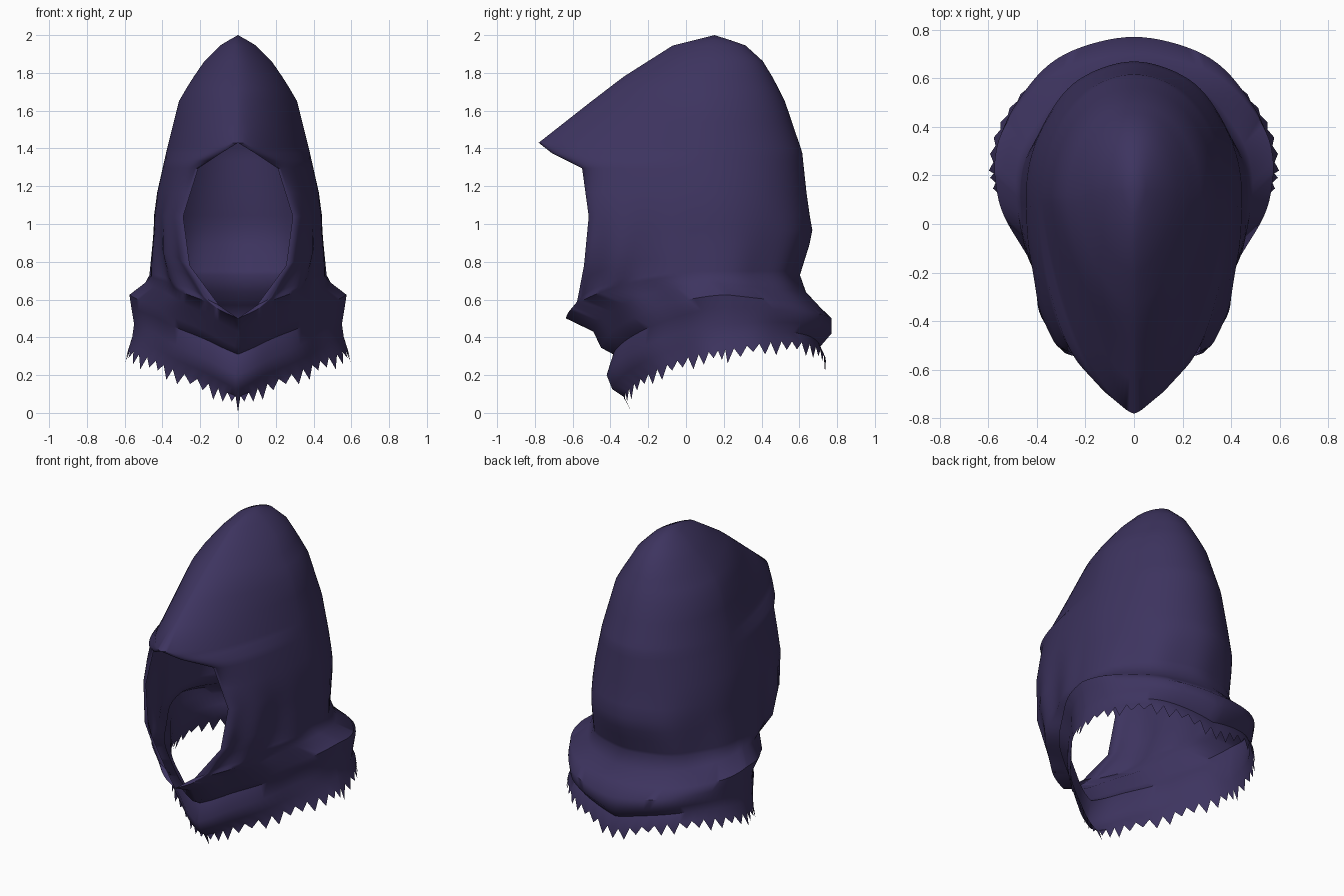
import bpy, bmesh, math

if "Cube" in bpy.data.objects:
    bpy.data.objects.remove(bpy.data.objects["Cube"])

COLS_FRONT, COLS_BACK = 28, 24

cloth = bpy.data.materials.new("dark_violet_cloth")
cloth.diffuse_color = (0.047, 0.034, 0.115, 1)
cloth.use_nodes = True
cloth.node_tree.nodes["Principled BSDF"].inputs["Base Color"].default_value = cloth.diffuse_color

# Hood body: height, half width, rear depth
BODY = [(2, 0, .15), (1.95, .09, .31), (1.85, .19, .42), (1.66, .31, .52),
        (1.38, .38, .615), (1.1, .443, .645), (.95, .447, .672), (.72, .47, .6)]
# Front edge: down the ridge to the peak, then round the face opening to the chin
EDGE = [(0, .15, 2), (0, -.07, 1.945), (0, -.33, 1.78), (0, -.5, 1.65), (0, -.78, 1.43),
        (.09, -.71, 1.375), (.21, -.55, 1.295), (.29, -.515, 1.04), (.255, -.54, .78),
        (.1, -.58, .57), (0, -.635, .5)]
# Folds and cape: front y, front z, half width, side z, rear y, rear z
CAPE = [(-.49, .43, .49, .69, .635, .64), (-.45, .345, .575, .625, .7, .57),
        (-.385, .31, .565, .56, .77, .5), (-.42, .2, .55, .47, .77, .42),
        (-.39, .125, .56, .4, .71, .35), (-.33, .085, .58, .335, .74, .28)]


def mix(a, b, f):
    return tuple(p + (q - p) * f for p, q in zip(a, b))


def body_at(z):
    """Half width and rear depth of the hood at a height."""
    for a, b in zip(BODY, BODY[1:]):
        if z >= b[0]:
            return mix(a, b, (a[0] - z) / (a[0] - b[0]))[1:]
    return BODY[-1][1:]


def ring_points(front, side, back, n, lift, wrinkle):
    """Half ring from the front edge, round the side, to the back centre line."""
    pts = []
    for i in range(COLS_FRONT):
        t = i / COLS_FRONT * math.pi / 2
        s, c = math.sin(t) ** (2 / n), math.cos(t) ** (2 / n)
        w = wrinkle * math.sin(11 * t) * math.sin(2 * t)
        pts.append((front[0] + (side[0] - front[0]) * s + w,
                    side[1] + (front[1] - side[1]) * c,
                    front[2] + (side[2] - front[2]) * s))
    for i in range(COLS_BACK + 1):
        t = i / COLS_BACK * math.pi / 2
        s, c = math.sin(t), max(0, math.cos(t))
        w = wrinkle * .4 * math.sin(8 * t) * math.sin(2 * t)
        x = 0 if i == COLS_BACK else side[0] * c + w
        pts.append((x, side[1] + (back[0] - side[1]) * s + w,
                    side[2] + (back[1] - side[2]) * s + lift * math.sin(2 * t)))
    return pts


# Hood rings follow the front edge; below the brow they sag towards the chin
rings = []
edge = [EDGE[0]]
for a, b in zip(EDGE, EDGE[1:]):
    edge += [mix(a, b, .5), b]
for front in edge:
    z = front[2] if front[2] > 1.04 else .73 + (front[2] - .5) * .58
    width, rear = body_at(z)
    depth = .15 if z > 1.8 else .11
    roundness = 1.65 if z > 1.7 else 1.5 if z > 1.36 else 1.8
    wrinkle = max(0, min(.015, (1.1 - z) * .05))
    rings.append(ring_points(front, (width, depth, z), (rear, z), roundness, 0, wrinkle))

# Cape rings run nearly straight from the chin to the shoulders and lift at the rear quarters
for i, (fy, fz, width, sz, by, bz) in enumerate(CAPE):
    lift = .08 * max(0, i - 1) / 4
    rings.append(ring_points((0, fy, fz), (width, .14 + .08 * min(1, i), sz),
                             (by, bz), 1.65 if i < 2 else 1.5, lift, .008))

bm = bmesh.new()
grid = [[bm.verts.new(p) for p in pts] for pts in rings]
for upper, lower in zip(grid, grid[1:]):
    for c in range(len(upper) - 1):
        bm.faces.new((upper[c], lower[c], lower[c + 1], upper[c + 1]))

# Ragged teeth along the hem
hem = grid[-1]
last = len(hem) - 1
for c in range(0, last + 1, 2):
    x, y, z = hem[c].co
    drop = .08 if c == 0 else .055 + .018 * math.sin(c * 2.3)
    spread = 1 + .03 * math.sin(c / last * math.pi)
    tip = bm.verts.new((x * spread, y + (.04 if c == 0 else 0), z - drop))
    if c > 0:
        bm.faces.new((hem[c - 1], tip, hem[c]))
    if c < last:
        bm.faces.new((hem[c], tip, hem[c + 1]))

bmesh.ops.remove_doubles(bm, verts=bm.verts, dist=.0005)
mesh = bpy.data.meshes.new("hood")
bm.to_mesh(mesh)
bm.free()
mesh.materials.append(cloth)

hood = bpy.data.objects.new("hood", mesh)
bpy.context.collection.objects.link(hood)
mirror = hood.modifiers.new("mirror_halves", 'MIRROR')
mirror.use_clip = True
mirror.merge_threshold = .001

bpy.context.view_layer.objects.active = hood
hood.select_set(True)
bpy.ops.object.shade_smooth_by_angle(angle=math.radians(50))
